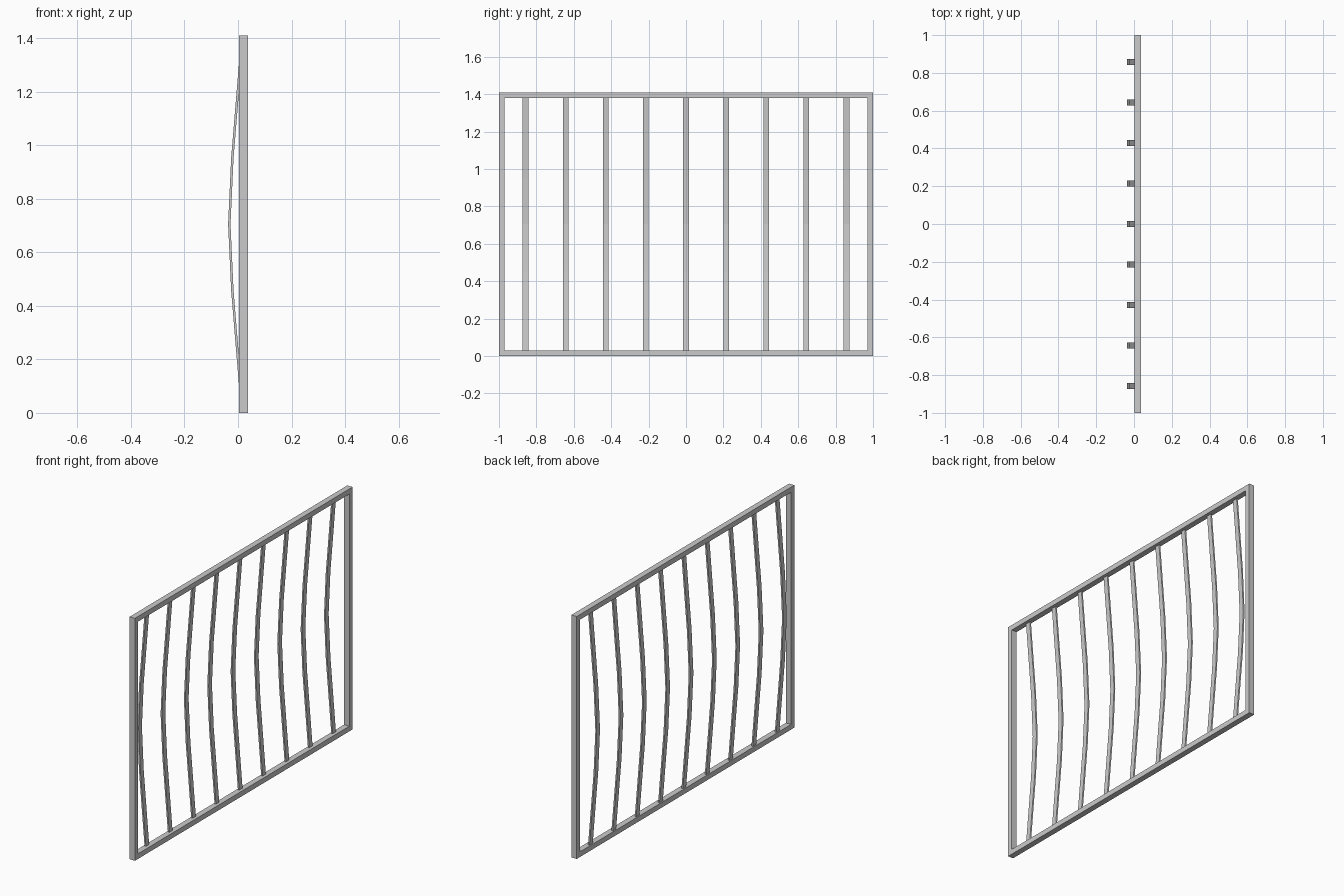
import bpy, bmesh

cube = bpy.data.objects.get("Cube")
if cube:
    bpy.data.objects.remove(cube, do_unlink=True)

# Single grey metal colour
metal = bpy.data.materials.new("grey_metal")
metal.use_nodes = True
GREY = (0.6, 0.6, 0.6, 1)
metal.diffuse_color = GREY
metal.node_tree.nodes["Principled BSDF"].inputs["Base Color"].default_value = GREY

HEIGHT, BEAM = 1.41, 0.03
FRAME_BACK, FRAME_FRONT = 0.003, 0.037
BAR_WIDTH, BAR_DEPTH, BAR_SPACING = 0.03, 0.009, 0.2145


def extrude_profile(name, rings, axis_map, lo, hi):
    """Extrude a strip (outer and inner loop of points) between lo and hi."""
    bm = bmesh.new()
    outline, hole = rings
    a = [bm.verts.new(axis_map(p, lo)) for p in outline]
    b = [bm.verts.new(axis_map(p, lo)) for p in hole]
    n = len(outline)
    closed = n if name == "frame" else n - 1
    for i in range(closed):
        j = (i + 1) % n
        bm.faces.new((a[i], a[j], b[j], b[i]))
    offset = [q - p for p, q in zip(axis_map((0, 0), lo), axis_map((0, 0), hi))]
    grown = bmesh.ops.extrude_face_region(bm, geom=bm.faces[:], use_keep_orig=True)
    moved = [g for g in grown["geom"] if isinstance(g, bmesh.types.BMVert)]
    bmesh.ops.translate(bm, verts=moved, vec=offset)
    bmesh.ops.recalc_face_normals(bm, faces=bm.faces[:])
    mesh = bpy.data.meshes.new(name)
    bm.to_mesh(mesh)
    bm.free()
    mesh.materials.append(metal)
    obj = bpy.data.objects.new(name, mesh)
    bpy.context.collection.objects.link(obj)
    return obj


def rectangle(inset):
    y, z0, z1 = 1 - inset, inset, HEIGHT - inset
    return [(-y, z0), (y, z0), (y, z1), (-y, z1)]


# Rectangular frame with a square section
extrude_profile("frame", (rectangle(0), rectangle(BEAM)),
                lambda p, x: (x, p[0], p[1]), FRAME_BACK, FRAME_FRONT)

# Bowed flat bars: half profile as (x, height above the middle), mirrored downwards
half = [(-0.037, 0), (-0.0255, 0.25), (0.0105, 0.685)]
outer = [(x, HEIGHT / 2 - h) for x, h in reversed(half[1:])]
outer += [(x, HEIGHT / 2 + h) for x, h in half]
inner = [(x + BAR_DEPTH, z) for x, z in outer]
for i in range(-4, 5):
    y = i * BAR_SPACING
    extrude_profile(f"bowed_bar_{i + 5}", (outer, inner),
                    lambda p, t: (p[0], t, p[1]), y - BAR_WIDTH / 2, y + BAR_WIDTH / 2)
